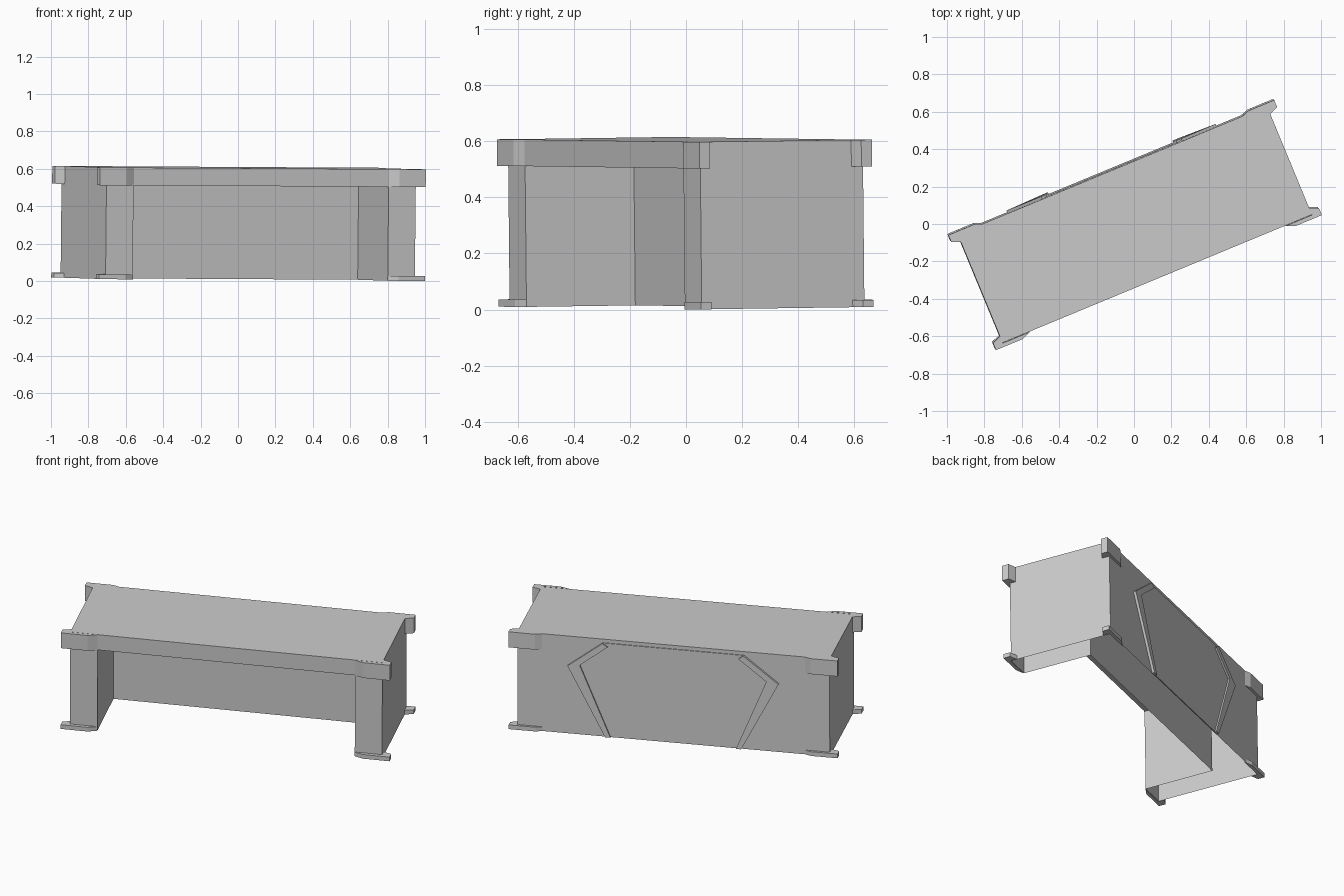
import bpy, bmesh
from math import radians
from mathutils import Matrix

if "Cube" in bpy.data.objects:
    bpy.data.objects.remove(bpy.data.objects["Cube"])

# Whole desk is turned about z and leans very slightly
PLACE = (Matrix.Translation((0, 0, 0.0095)) @ Matrix.Rotation(radians(22.5), 4, 'Z')
         @ Matrix.Rotation(0.013, 4, 'X') @ Matrix.Rotation(0.0053, 4, 'Y'))
H, APRON = 0.597, 0.502          # desk height, underside of the apron
X, KX = 0.895, 0.738             # half length, half knee-hole width
FRONT, BACK, PANEL = -0.31, 0.318, 0.11


def finish(name, bm, recalc=True):
    if recalc:
        bmesh.ops.recalc_face_normals(bm, faces=bm.faces[:])
    mesh = bpy.data.meshes.new(name)
    bm.to_mesh(mesh)
    bm.free()
    obj = bpy.data.objects.new(name, mesh)
    bpy.context.collection.objects.link(obj)
    obj.matrix_world = PLACE
    return obj


def prism(name, low, high, skip_walls=(), skip_low=False):
    """Join two matching outlines with walls and caps; touching walls are skipped."""
    bm = bmesh.new()
    a = [bm.verts.new(p) for p in low]
    b = [bm.verts.new(p) for p in high]
    n = len(a)
    for i in range(n):
        if i not in skip_walls:
            j = (i + 1) % n
            bm.faces.new((a[i], a[j], b[j], b[i]))
    bm.faces.new(b)
    if not skip_low:
        bm.faces.new(a[::-1])
    return finish(name, bm)


# Desk body: U-shaped hollow shell, open underneath
outline = [(-X, BACK), (-X, FRONT), (-KX, FRONT), (-KX, PANEL),
           (KX, PANEL), (KX, FRONT), (X, FRONT), (X, BACK)]
bm = bmesh.new()
low = [bm.verts.new((x, y, 0)) for x, y in outline]
mid = [bm.verts.new((x, y, APRON)) for x, y in outline]
for i in range(8):
    j = (i + 1) % 8
    bm.faces.new((low[i], low[j], mid[j], mid[i]))
bm.faces.new((mid[2], mid[3], mid[4], mid[5]))      # knee-hole ceiling
corners = [0, 1, 6, 7]
top = {k: bm.verts.new((*outline[k], H)) for k in corners}
for k, l in ((0, 1), (6, 7), (7, 0)):
    bm.faces.new((mid[k], mid[l], top[l], top[k]))
bm.faces.new((mid[1], mid[2], mid[5], mid[6], top[6], top[1]))   # front apron
bm.faces.new([top[k] for k in corners])
finish("desk_body", bm, recalc=False)

# Corner brackets at the top and feet at the bottom
corner = [(0.943, 0.333), (0.79, 0.333), (KX, 0.312), (X, 0.312), (X, 0.273), (0.943, 0.292)]
for sx, side in ((-1, "left"), (1, "right")):
    for sy, end in ((-1, "front"), (1, "back")):
        for part, z0, z1 in (("foot", 0, 0.026), ("top_bracket", APRON, H)):
            prism(f"{end}_{side}_{part}",
                  [(sx * x, sy * y, z0) for x, y in corner],
                  [(sx * x, sy * y, z1) for x, y in corner], skip_walls=(2, 3))

# Thin six-sided panel on the back
hexagon = [(0.405, 0.575), (0.605, 0.42), (0.39, 0.002),
           (-0.39, 0.002), (-0.605, 0.42), (-0.405, 0.575)]
prism("back_panel", [(x, BACK, z) for x, z in hexagon],
      [(x, 0.323, z) for x, z in hexagon], skip_low=True)

# Raised chevron trim on both sides of the panel
chevron = [(0.405, 0.575), (0.605, 0.42), (0.39, 0.002),
           (0.36, 0.002), (0.535, 0.43), (0.375, 0.555)]
for s, side in ((-1, "left"), (1, "right")):
    prism(f"{side}_chevron_trim", [(s * x, 0.323, z) for x, z in chevron],
          [(s * x, 0.333, z) for x, z in chevron], skip_low=True)
